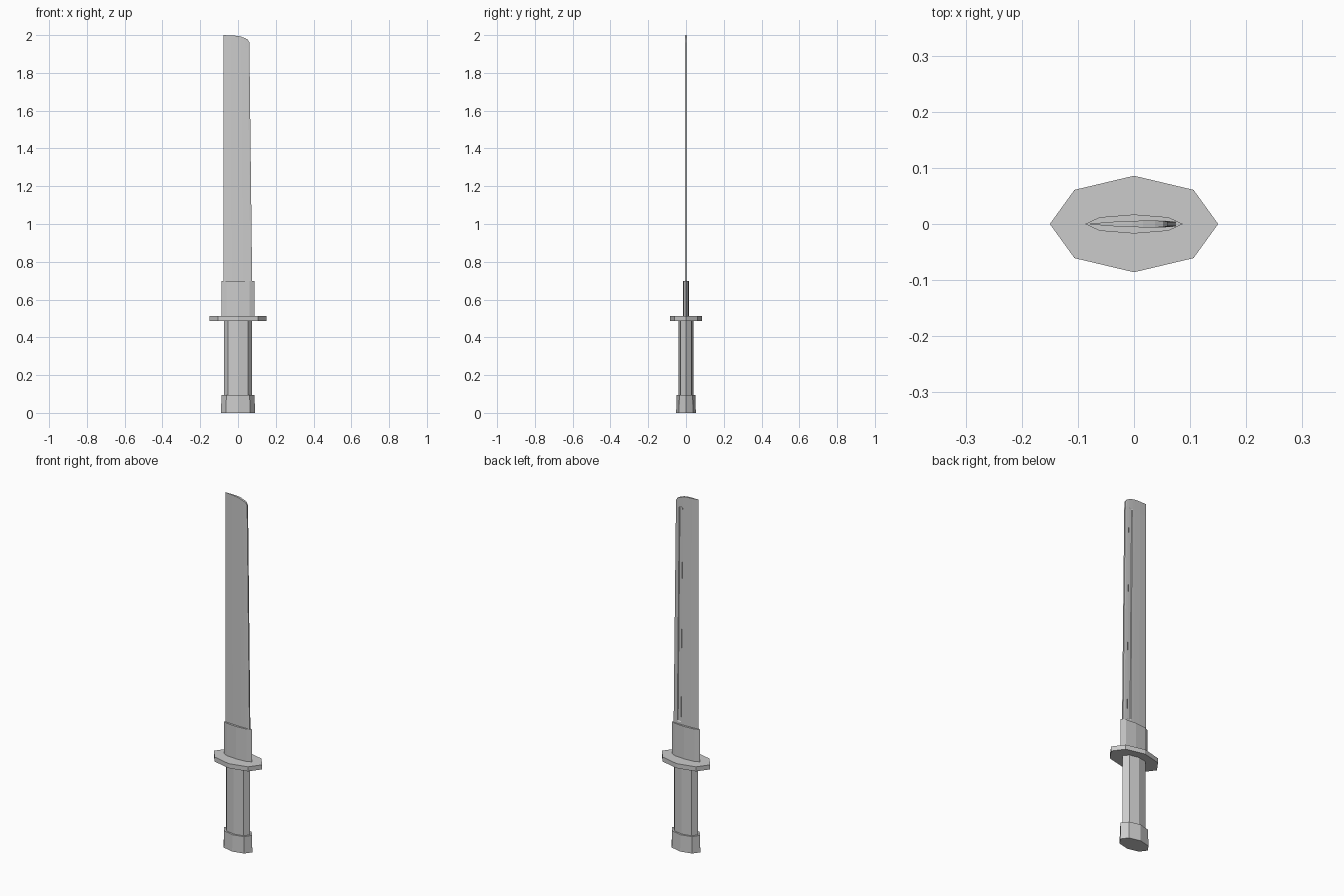
import bpy, bmesh, math

if "Cube" in bpy.data.objects:
    bpy.data.objects.remove(bpy.data.objects["Cube"])


def make_object(name, bm):
    bmesh.ops.recalc_face_normals(bm, faces=bm.faces)
    mesh = bpy.data.meshes.new(name)
    bm.to_mesh(mesh)
    bm.free()
    ob = bpy.data.objects.new(name, mesh)
    bpy.context.collection.objects.link(ob)
    return ob


def octagon_prism(name, z0, z1, rx, ry, flare=1.0):
    """Flattened eight-sided prism with corners on the axes."""
    bm = bmesh.new()
    rings = []
    for z, s in ((z0, flare), (z1, 1.0)):
        rings.append([bm.verts.new((rx * s * math.cos(i * math.pi / 4),
                                    ry * s * math.sin(i * math.pi / 4), z))
                      for i in range(8)])
    low, high = rings
    for i in range(8):
        j = (i + 1) % 8
        bm.faces.new((low[i], low[j], high[j], high[i]))
    bm.faces.new(low[::-1])
    bm.faces.new(high)
    return make_object(name, bm)


# Hilt parts
octagon_prism("pommel", 0.0, 0.095, 0.087, 0.05, 1.04)
octagon_prism("grip", 0.08, 0.49, 0.075, 0.04)
octagon_prism("guard", 0.487, 0.513, 0.15, 0.086)
octagon_prism("blade_collar", 0.505, 0.697, 0.087, 0.017)

# Blade: columns of (position across, half thickness, tip height, groove depth)
columns = [(0.0, 0.0008, 2.0, 0), (0.3, 0.004, 1.998, 0),
           (0.55, 0.0055, 1.996, 0), (0.68, 0.006, 1.992, 0),
           (0.70, 0.006, 1.991, 0.003), (0.82, 0.006, 1.985, 0.003),
           (0.84, 0.006, 1.984, 0), (0.94, 0.0055, 1.976, 0),
           (1.0, 0.004, 1.962, 0)]
levels = [(0.67, 0), (0.71, 0), (0.715, 1), (1.93, 1), (1.935, 0), (None, 0)]
EDGE_X = -0.078

bm = bmesh.new()
front, back = [], []
for level, groove in levels:
    front_row, back_row = [], []
    for t, half, tip, depth in columns:
        z = tip if level is None else level
        spine_x = 0.075 - 0.015 * (z - 0.69) / 1.28
        x = EDGE_X + t * (spine_x - EDGE_X)
        front_row.append(bm.verts.new((x, -half, z)))
        back_row.append(bm.verts.new((x, half - depth * groove, z)))
    front.append(front_row)
    back.append(back_row)

last = len(columns) - 1
for k in range(len(levels) - 1):
    for i in range(last):
        for side in (front, back):
            bm.faces.new((side[k][i], side[k][i + 1],
                          side[k + 1][i + 1], side[k + 1][i]))
    for i in (0, last):
        bm.faces.new((front[k][i], back[k][i], back[k + 1][i], front[k + 1][i]))
for k in (0, len(levels) - 1):
    for i in range(last):
        bm.faces.new((front[k][i], front[k][i + 1], back[k][i + 1], back[k][i]))
make_object("blade", bm)
